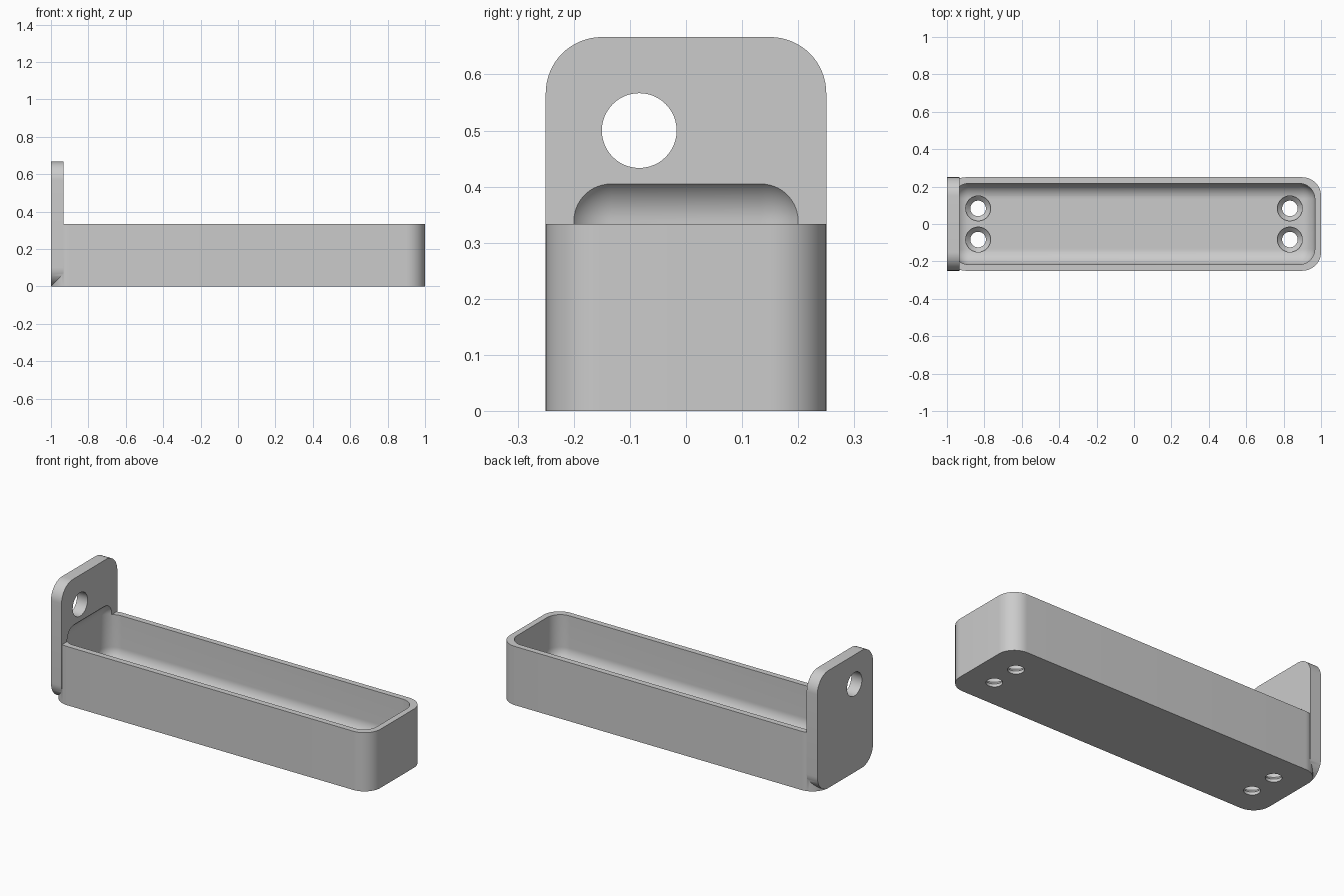
import bpy, bmesh, math
from mathutils import Matrix, Vector

if "Cube" in bpy.data.objects:
    bpy.data.objects.remove(bpy.data.objects["Cube"], do_unlink=True)

MM = 1 / 30          # design is drawn in millimetres, 60 mm long

grey = bpy.data.materials.new("plain grey")
grey.use_nodes = True
colour = (0.6, 0.6, 0.6, 1)
grey.diffuse_color = colour
grey.node_tree.nodes["Principled BSDF"].inputs["Base Color"].default_value = colour


def finish(name, bm):
    bmesh.ops.scale(bm, vec=(MM, MM, MM), verts=bm.verts)
    bmesh.ops.recalc_face_normals(bm, faces=bm.faces)
    mesh = bpy.data.meshes.new(name)
    bm.to_mesh(mesh)
    bm.free()
    mesh.materials.append(grey)
    obj = bpy.data.objects.new(name, mesh)
    bpy.context.collection.objects.link(obj)
    return obj


def rounded_box(name, low, high, radius, axis=None, segments=16):
    """Box with the edges along one axis rounded, or all edges if axis is None."""
    low, high = Vector(low), Vector(high)
    bm = bmesh.new()
    bmesh.ops.create_cube(bm, size=1)
    for v in bm.verts:
        v.co = (low + high) / 2 + v.co * (high - low)
    edges = [e for e in bm.edges if axis is None
             or abs((e.verts[0].co - e.verts[1].co)[axis]) > 0.01]
    bmesh.ops.bevel(bm, geom=edges, offset=radius, segments=segments,
                    profile=0.5, affect='EDGES')
    return finish(name, bm)


def lathe(name, profile, matrix):
    """Closed solid turned about its local z from (radius, height) pairs."""
    bm = bmesh.new()
    rings = []
    n = 48
    for r, z in profile:
        rings.append([bm.verts.new((r * math.cos(math.tau * i / n),
                                    r * math.sin(math.tau * i / n), z)) for i in range(n)])
    for a, b in zip(rings, rings[1:]):
        for i in range(n):
            j = (i + 1) % n
            bm.faces.new((a[i], a[j], b[j], b[i]))
    bm.faces.new(rings[0])
    bm.faces.new(rings[-1])
    bmesh.ops.transform(bm, matrix=matrix, verts=bm.verts)
    return finish(name, bm)


# Tray body and upright end plate
tray = rounded_box("tray_with_end_plate", (-30, -7.5, 0), (30, 7.5, 10), 3, axis=2)
plate = rounded_box("end_plate_helper", (-30, -7.5, 0), (-28, 7.5, 20), 3, axis=0)

# Hollow, which also bites a recess into the plate
hollow = rounded_box("hollow_cutter", (-29, -6.5, 2), (29, 6.5, 12.65), 2.5)

# Hanging hole through the plate
cutters = [hollow, lathe("hanging_hole_cutter", [(2, -2), (2, 2)],
                         Matrix.Translation((-29, -2.5, 15)) @ Matrix.Rotation(math.pi / 2, 4, 'Y'))]

# Countersunk screw holes in the floor
screw = [(1.25, -1), (1.25, 0.5), (2, 1.25), (2, 3)]
for x in (-25, 25):
    for y in (-2.5, 2.5):
        cutters.append(lathe("screw_hole_cutter", screw, Matrix.Translation((x, y, 0))))

for helper, operation in [(plate, 'UNION')] + [(c, 'DIFFERENCE') for c in cutters]:
    mod = tray.modifiers.new(helper.name, 'BOOLEAN')
    mod.operation = operation
    mod.solver = 'EXACT'
    mod.object = helper

# Bake the cuts, drop the helpers and smooth the curved faces
bpy.context.view_layer.update()
baked = bpy.data.meshes.new_from_object(tray.evaluated_get(bpy.context.evaluated_depsgraph_get()))
tray.modifiers.clear()
tray.data = baked
for helper in [plate] + cutters:
    bpy.data.objects.remove(helper, do_unlink=True)

for obj in bpy.context.selected_objects:
    obj.select_set(False)
tray.select_set(True)
bpy.context.view_layer.objects.active = tray
bpy.ops.object.shade_smooth_by_angle(angle=math.radians(30))
